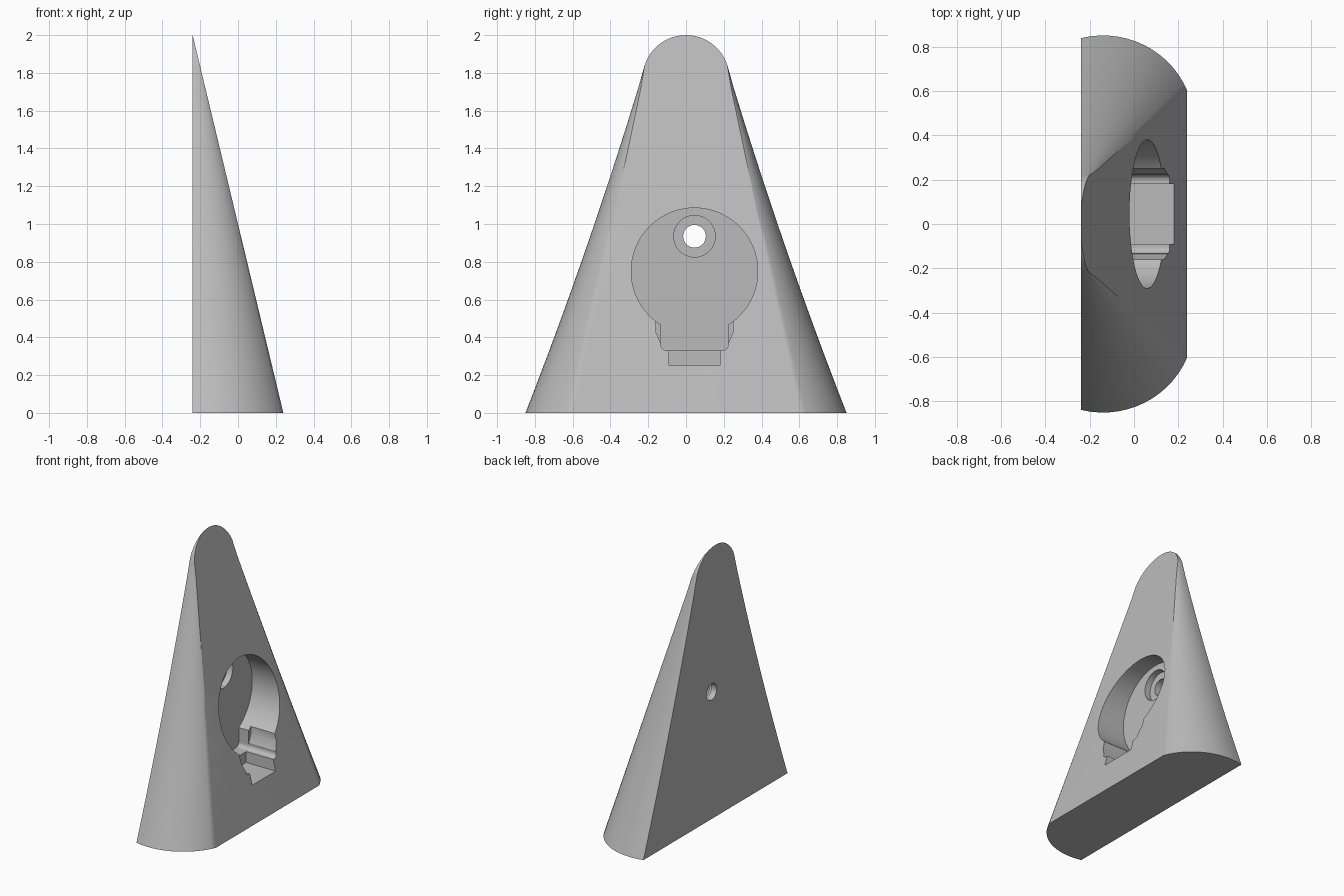
import bpy, bmesh, math

cube = bpy.data.objects.get("Cube")
if cube:
    bpy.data.objects.remove(cube, do_unlink=True)

grey = bpy.data.materials.new("plain grey")
grey.use_nodes = True
colour = (0.5, 0.5, 0.5, 1)
grey.diffuse_color = colour
grey.node_tree.nodes["Principled BSDF"].inputs["Base Color"].default_value = colour

BACK = -0.24
TIP_R, TIP_Z = 0.23, 1.77      # rounded tip
JOIN = 1.84                    # height where the tip starts


def make_object(name, bm):
    bmesh.ops.remove_doubles(bm, verts=bm.verts, dist=1e-4)
    bmesh.ops.recalc_face_normals(bm, faces=bm.faces)
    mesh = bpy.data.meshes.new(name)
    bm.to_mesh(mesh)
    bm.free()
    mesh.materials.append(grey)
    obj = bpy.data.objects.new(name, mesh)
    bpy.context.collection.objects.link(obj)
    return obj


def side_bulge(u):
    """Circular swelling of the flank, from back (0) to sloped face (1)."""
    return (math.sqrt(max(0.41 ** 2 - (0.48 * (u - 0.21)) ** 2, 0)) - 0.155) / 0.255


def section(z, steps=14):
    """Half section of the body at one height, from sloped face to back."""
    depth = 0.24 * (2 - z)
    if z < JOIN:
        outer = 0.85 - 0.39 * z + 0.025 * z * z
        flat = min(0.6 - 0.21 * z, outer)
    else:
        outer = flat = math.sqrt(max(TIP_R ** 2 - (z - TIP_Z) ** 2, 0))
    us = [1 - (i / steps) ** 1.3 for i in range(steps + 1)]
    return [(BACK + depth * u, flat + (outer - flat) * side_bulge(u)) for u in us]


# Wedge body: stacked sections closed by a flat sloped face and a flat back
levels = [JOIN * i / 16 for i in range(17)]
start = math.asin((JOIN - TIP_Z) / TIP_R)
levels += [TIP_Z + TIP_R * math.sin(start + (math.pi / 2 - start) * i / 12) for i in range(1, 13)]
bm = bmesh.new()
rings = []
for z in levels:
    half = section(z)
    loop = half + [(x, -y) for x, y in reversed(half)]
    rings.append([bm.verts.new((x, y, z)) for x, y in loop])
bm.faces.new(rings[0])
for low, high in zip(rings, rings[1:]):
    for i in range(len(low)):
        j = (i + 1) % len(low)
        bm.faces.new((low[i], low[j], high[j], high[i]))
body = make_object("wedge_body", bm)


def prism(name, outline, x0, x1):
    """Extrude a (y, z) outline along x."""
    bm = bmesh.new()
    face = bm.faces.new([bm.verts.new((x0, y, z)) for y, z in outline])
    moved = bmesh.ops.extrude_face_region(bm, geom=[face])["geom"]
    verts = [v for v in moved if isinstance(v, bmesh.types.BMVert)]
    bmesh.ops.translate(bm, verts=verts, vec=(x1 - x0, 0, 0))
    return make_object(name, bm)


def arc(cy, cz, r, a0, a1, n):
    angles = [math.radians(a0 + (a1 - a0) * i / n) for i in range(n + 1)]
    return [(cy + r * math.cos(a), cz + r * math.sin(a)) for a in angles]


# Keyhole pocket with a rounded neck
CY, FLOOR = 0.045, -0.15
neck, r = 0.178, 0.03
a = math.degrees(math.asin(neck / 0.335))
keyhole = arc(CY, 0.75, 0.335, a - 90, 270 - a, 64)
keyhole += arc(CY - neck + r, 0.33 + r, r, 180, 270, 5)
keyhole += arc(CY + neck - r, 0.33 + r, r, 270, 360, 5)

# Shoulder notches beside the neck, and the slot below it
notch = [(0.205, 0.53), (0.205, 0.43), (0.18, 0.37)]
notch = [(CY + y, z) for y, z in notch] + [(CY - y, z) for y, z in reversed(notch)]
slot = [(CY - 0.135, 0.25), (CY + 0.135, 0.25), (CY + 0.135, 0.4), (CY - 0.135, 0.4)]

cutters = [
    prism("pocket_cutter", keyhole, FLOOR, 0.5),
    prism("notch_cutter", notch, -0.07, 0.5),
    prism("slot_cutter", slot, -0.06, 0.5),
    prism("counterbore_cutter", arc(CY, 0.935, 0.11, 0, 352.5, 47), -0.195, 0.1),
    prism("screw_hole_cutter", arc(CY, 0.935, 0.06, 0, 348.75, 31), -0.4, 0.11),
]
bpy.context.view_layer.objects.active = body
for cutter in cutters:
    cutter.hide_render = True
    cut = body.modifiers.new("cut", 'BOOLEAN')
    cut.operation = 'DIFFERENCE'
    cut.solver = 'EXACT'
    cut.object = cutter
    bpy.ops.object.modifier_apply(modifier=cut.name)
    bpy.data.objects.remove(cutter, do_unlink=True)

# Smooth flanks, crisp pocket edges
bpy.ops.object.select_all(action='DESELECT')
body.select_set(True)
bpy.ops.object.shade_smooth_by_angle(angle=math.radians(30))
weighted = body.modifiers.new("even_shading", 'WEIGHTED_NORMAL')
weighted.keep_sharp = True
